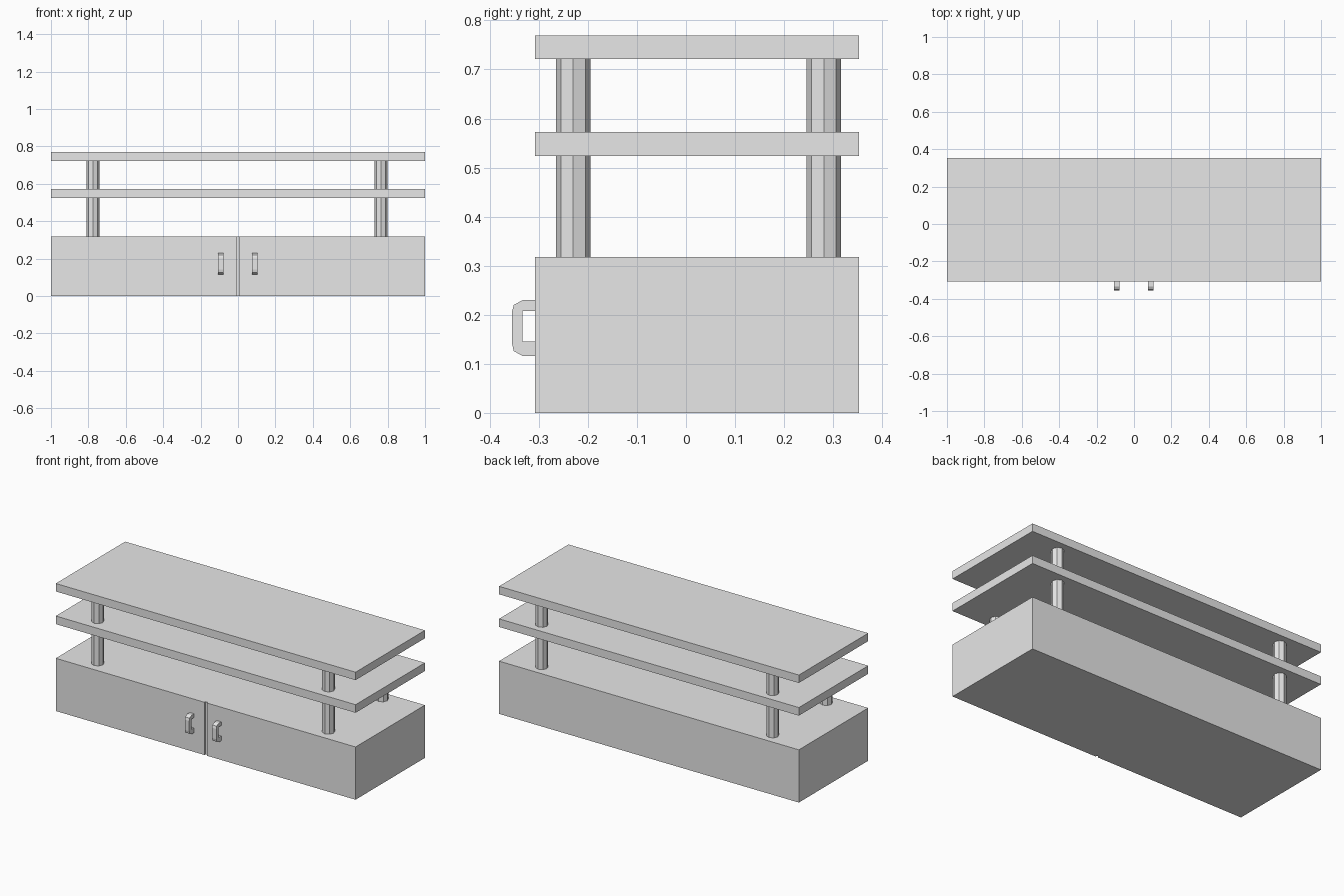
import bpy, bmesh, math
from mathutils import Matrix, Vector

old = bpy.data.objects.get("Cube")
if old:
    bpy.data.objects.remove(old, do_unlink=True)

grey = bpy.data.materials.new("light_grey")
grey.use_nodes = True
colour = (0.8, 0.8, 0.8, 1)
grey.diffuse_color = colour
grey.node_tree.nodes["Principled BSDF"].inputs["Base Color"].default_value = colour

FRONT, BACK = -0.308, 0.353


def finish(name, bm):
    bmesh.ops.recalc_face_normals(bm, faces=bm.faces)
    mesh = bpy.data.meshes.new(name)
    bm.to_mesh(mesh)
    bm.free()
    mesh.materials.append(grey)
    obj = bpy.data.objects.new(name, mesh)
    bpy.context.collection.objects.link(obj)
    return obj


def prism(name, points, shift):
    """Extrude a closed outline along a vector."""
    bm = bmesh.new()
    face = bm.faces.new([bm.verts.new(p) for p in points])
    new = bmesh.ops.extrude_face_region(bm, geom=[face], use_keep_orig=True)["geom"]
    verts = [v for v in new if isinstance(v, bmesh.types.BMVert)]
    bmesh.ops.translate(bm, verts=verts, vec=shift)
    return finish(name, bm)


def slab(name, z0, z1):
    corners = [(-1, FRONT, z0), (1, FRONT, z0), (1, BACK, z0), (-1, BACK, z0)]
    return prism(name, corners, (0, 0, z1 - z0))


# Cabinet body with a narrow groove between the two doors
groove = [(-0.008, FRONT), (-0.008, FRONT + 0.01), (0.008, FRONT + 0.01), (0.008, FRONT)]
outline = [(-1, FRONT)] + groove + [(1, FRONT), (1, BACK), (-1, BACK)]
prism("cabinet_body", [(x, y, 0) for x, y in outline], (0, 0, 0.318))

# Shelves
slab("middle_shelf", 0.524, 0.573)
slab("top_shelf", 0.721, 0.769)

# Octagonal posts between the cabinet and the shelves
for level, z0, z1 in (("lower", 0.318, 0.524), ("upper", 0.573, 0.721)):
    for side, x in (("right", -0.775), ("left", 0.765)):
        for end, y in (("front", -0.23), ("back", 0.281)):
            ring = [(x + 0.035 * math.cos(i * math.pi / 4),
                     y + 0.035 * math.sin(i * math.pi / 4), z0) for i in range(8)]
            prism(f"{level}_post_{end}_{side}", ring, (0, 0, z1 - z0))

# Door handles with chamfered outer corners
profile = [(FRONT, 0.23), (-0.333, 0.23), (-0.351, 0.22), (-0.355, 0.205),
           (-0.355, 0.143), (-0.351, 0.126), (-0.333, 0.116), (FRONT, 0.116),
           (FRONT, 0.145), (-0.333, 0.145), (-0.333, 0.208), (FRONT, 0.208)]
for side, x in (("right", -0.106), ("left", 0.075)):
    prism(f"handle_{side}", [(x, y, z) for y, z in profile], (0.029, 0, 0))
